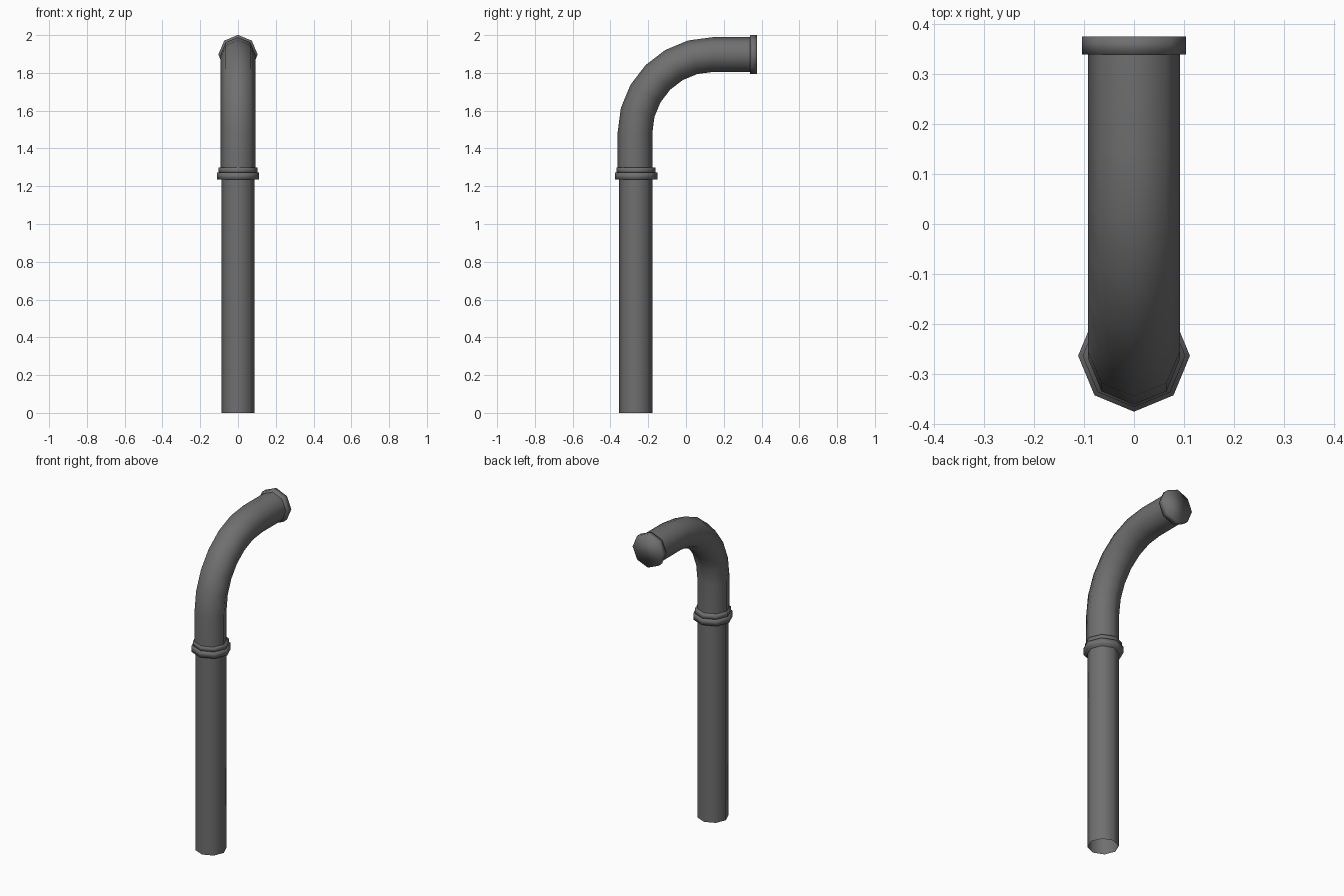
import bpy
import bmesh
from math import sin, cos, pi
from mathutils import Vector

SIDES = 8
AXIS_Y = -0.266      # axis of the upright pipe
MOUTH_Z = 1.897      # axis height of the horizontal outlet

cube = bpy.data.objects.get("Cube")
if cube:
    bpy.data.objects.remove(cube, do_unlink=True)

steel = bpy.data.materials.new("dark_grey_metal")
steel.use_nodes = True
colour = (0.16, 0.16, 0.16, 1)
steel.diffuse_color = colour
steel.node_tree.nodes["Principled BSDF"].inputs["Base Color"].default_value = colour


def tube(name, stations, cap_start=False, cap_end=False):
    """Skin rings of (y, z, tilt, radius); tilt 0 points up, pi/2 points back."""
    bm = bmesh.new()
    rings = []
    for y, z, tilt, radius in stations:
        outward = Vector((0, -cos(tilt), sin(tilt)))
        ring = []
        for i in range(SIDES):
            a = 2 * pi * i / SIDES
            offset = Vector((cos(a), 0, 0)) + outward * sin(a)
            ring.append(bm.verts.new(Vector((0, y, z)) + offset * radius))
        rings.append(ring)
    for low, high in zip(rings, rings[1:]):
        for i in range(SIDES):
            j = (i + 1) % SIDES
            bm.faces.new((low[i], low[j], high[j], high[i]))
    if cap_start:
        bm.faces.new(rings[0])
    if cap_end:
        bm.faces.new(rings[-1])
    bmesh.ops.recalc_face_normals(bm, faces=bm.faces)
    for face in bm.faces:
        face.smooth = True
    mesh = bpy.data.meshes.new(name)
    bm.to_mesh(mesh)
    bm.free()
    mesh.materials.append(steel)
    obj = bpy.data.objects.new(name, mesh)
    bpy.context.collection.objects.link(obj)
    return obj


# Upright pipe, open at the foot
tube("lower_pipe", [(AXIS_Y, 0, 0, 0.088), (AXIS_Y, 1.25, 0, 0.088)])

# Elbow: short upright, quarter turn, straight outlet
bend, turn_y, steps = 0.413, 0.143, 6
turn_z = MOUTH_Z - bend
path = [(turn_y - bend, 1.25, 0, 0.092)]
for k in range(steps + 1):
    t = k / steps * pi / 2
    path.append((turn_y - bend * cos(t), turn_z + bend * sin(t), t, 0.092))
path.append((0.35, MOUTH_Z, pi / 2, 0.092))
tube("elbow_pipe", path)

# Stepped collar at the joint
for name, bottom, top, radius in (("collar_lower", 1.235, 1.272, 0.112),
                                  ("collar_upper", 1.268, 1.3, 0.103)):
    tube(name, [(AXIS_Y + 0.002, bottom, 0, radius),
                (AXIS_Y + 0.002, top, 0, radius)], True, True)

# Closed rim at the outlet
tube("outlet_rim", [(0.34, MOUTH_Z, pi / 2, 0.104),
                    (0.376, MOUTH_Z, pi / 2, 0.104)], True, True)
